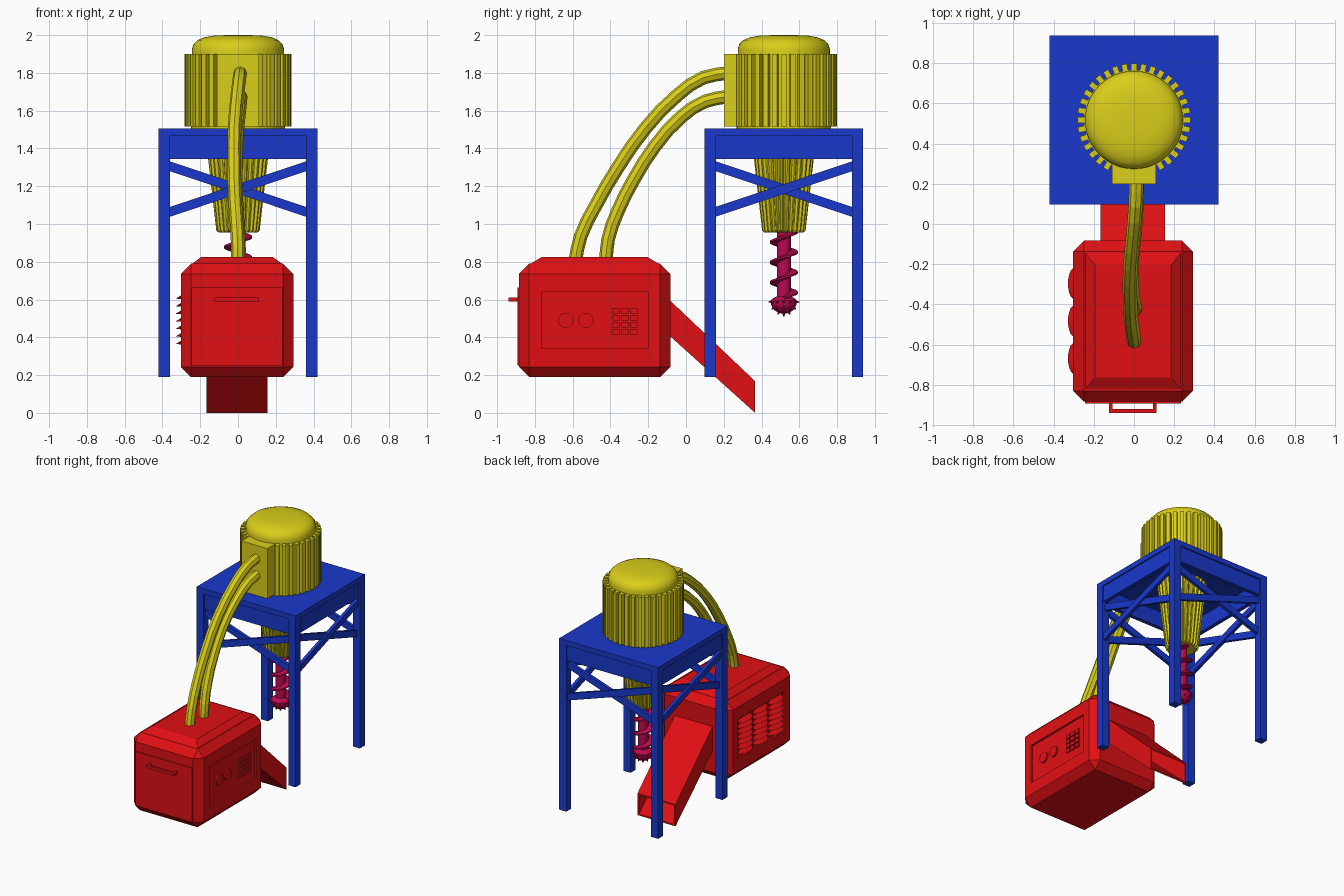
import bpy, bmesh
from math import sin, cos, pi, radians, atan2, hypot
from mathutils import Matrix, Vector

if "Cube" in bpy.data.objects:
    bpy.data.objects.remove(bpy.data.objects["Cube"])


def material(name, rgb):
    m = bpy.data.materials.new(name)
    m.diffuse_color = (*rgb, 1)
    m.use_nodes = True
    m.node_tree.nodes["Principled BSDF"].inputs["Base Color"].default_value = m.diffuse_color
    return m


BLUE = material("blue_paint", (0.01, 0.04, 0.6))
YELLOW = material("yellow_paint", (0.7, 0.62, 0.01))
RED = material("red_paint", (0.75, 0.005, 0.007))
CRIMSON = material("crimson_steel", (0.5, 0.003, 0.08))
CY = 0.518   # drill axis in y


def finish(bm, name, mat, smooth=False):
    bmesh.ops.recalc_face_normals(bm, faces=bm.faces)
    me = bpy.data.meshes.new(name)
    bm.to_mesh(me)
    bm.free()
    me.materials.append(mat)
    ob = bpy.data.objects.new(name, me)
    bpy.context.collection.objects.link(ob)
    if smooth:
        bpy.ops.object.select_all(action='DESELECT')
        ob.select_set(True)
        bpy.context.view_layer.objects.active = ob
        bpy.ops.object.shade_smooth_by_angle(angle=radians(35))
    return ob


def add_box(bm, lo, hi):
    lo, hi = Vector(lo), Vector(hi)
    mat = Matrix.Translation((lo + hi) / 2) @ Matrix.Diagonal((*(hi - lo), 1))
    return bmesh.ops.create_cube(bm, size=1, matrix=mat)['verts']


def box(name, lo, hi, mat):
    bm = bmesh.new()
    add_box(bm, lo, hi)
    return finish(bm, name, mat)


def loft(bm, rings, cap=True):
    vs = [[bm.verts.new(p) for p in r] for r in rings]
    n = len(rings[0])
    for a, b in zip(vs, vs[1:]):
        for i in range(n):
            j = (i + 1) % n
            bm.faces.new((a[i], a[j], b[j], b[i]))
    if cap:
        bm.faces.new(vs[0])
        bm.faces.new(vs[-1])


def lathe(name, profile, seg, mat, rib=0, smooth=True):
    # rib > 0 makes a toothed cross-section
    bm = bmesh.new()
    loft(bm, [[((r + rib * (i // 2 % 2)) * cos(2 * pi * i / seg),
                CY + (r + rib * (i // 2 % 2)) * sin(2 * pi * i / seg), z)
               for i in range(seg)] for r, z in profile])
    return finish(bm, name, mat, smooth)


# Table: top, legs, aprons and cross braces
H = 0.42
box("table_top", (-H, CY - H, 1.465), (H, CY + H, 1.505), BLUE)
for sx in (-1, 1):
    for sy in (-1, 1):
        x, y = sx * 0.39, CY + sy * 0.39
        box("table_leg", (x - .03, y - .03, 0.19), (x + .03, y + .03, 1.47), BLUE)

for k in range(4):
    rot = Matrix.Translation((0, CY, 0)) @ Matrix.Rotation(k * pi / 2, 4, 'Z')
    bm = bmesh.new()
    add_box(bm, (-0.365, -0.41, 1.345), (0.365, -0.38, 1.47))
    bm.transform(rot)
    finish(bm, "table_apron", BLUE)
    for s in (-1, 1):
        bm = bmesh.new()
        z0, z1 = 1.185 + s * 0.122, 1.185 - s * 0.122
        d = -0.39 + s * 0.006
        loft(bm, [[(x, y, z) for y, z in ((d - .012, zc - .026), (d + .012, zc - .026),
                                         (d + .012, zc + .026), (d - .012, zc + .026))]
                  for x, zc in ((-0.365, z0), (0.365, z1))])
        bm.transform(rot)
        finish(bm, "cross_brace", BLUE)

# Motor: body, cap, cooling fins and junction box
lathe("motor_body", [(0.25, 1.505), (0.25, 1.9)], 48, YELLOW)
lathe("motor_cap", [(0.244, 1.89), (0.244, 1.925), (0.236, 1.952), (0.215, 1.973),
                    (0.18, 1.988), (0.13, 1.997), (0.06, 2.0), (0.002, 2.0)], 48, YELLOW)
bm = bmesh.new()
for k in range(36):
    a = k * 10
    if abs(a - 270) < 30:
        continue
    vs = add_box(bm, (0.24, -0.014, 1.515), (0.282, 0.014, 1.9))
    bmesh.ops.transform(bm, verts=vs, matrix=Matrix.Translation((0, CY, 0)) @
                        Matrix.Rotation(radians(a), 4, 'Z'))
finish(bm, "motor_fins", YELLOW)
box("junction_box", (-0.11, 0.2, 1.515), (0.11, 0.4, 1.9), YELLOW)

# Ribbed gearbox cone under the table
lathe("gearbox_cone", [(0.09, 0.955), (0.102, 0.965), (0.146, 1.35), (0.16, 1.47)],
      104, YELLOW, rib=0.013, smooth=False)

# Drill: shaft, helical flight and studded head
lathe("drill_shaft", [(0.037, 0.54), (0.037, 0.98)], 20, CRIMSON)
bm = bmesh.new()
rings = []
STEPS = 84
for i in range(STEPS + 1):
    a, z = i * 2 * pi / 24, 0.61 + 0.107 * i / 24
    rings.append([(r * cos(a), CY + r * sin(a), z + dz) for r, dz in
                  ((0.03, -.014), (0.074, -.005), (0.074, .005), (0.03, .014))])
loft(bm, rings)
finish(bm, "drill_flight", CRIMSON, True)
lathe("drill_head", [(0.03, 0.62), (0.055, 0.608), (0.068, 0.595), (0.068, 0.575),
                     (0.055, 0.548), (0.03, 0.53), (0.003, 0.525)], 20, CRIMSON)
bm = bmesh.new()
for count, r, z, tilt in ((12, 0.07, 0.588, 95), (10, 0.058, 0.557, 135), (6, 0.032, 0.532, 160),
                          (1, 0, 0.522, 180)):
    for k in range(count):
        m = (Matrix.Translation((0, CY, 0)) @ Matrix.Rotation(2 * pi * k / count, 4, 'Z') @
             Matrix.Translation((r, 0, z)) @ Matrix.Rotation(radians(tilt), 4, 'Y'))
        bmesh.ops.create_cone(bm, cap_ends=True, segments=6, radius1=0.01, radius2=0.003,
                              depth=0.024, matrix=m)
finish(bm, "drill_studs", CRIMSON)

# Control cabinet: chamfered box with a recessed panel on each side
CX, Y0, Y1 = -0.005, -0.885, -0.083
bm = bmesh.new()
add_box(bm, (CX - .298, Y0, 0.19), (CX + .298, Y1, 0.79))
bmesh.ops.bevel(bm, geom=bm.edges[:], offset=0.054, segments=1, affect='EDGES')
bm.normal_update()
for f in [f for f in bm.faces if abs(f.normal.x) > 0.99]:
    side = 1 if f.normal.x > 0 else -1
    bmesh.ops.inset_individual(bm, faces=[f], thickness=0.08)
    for v in f.verts:
        v.co.y = -0.765 if v.co.y < -0.48 else -0.2
        v.co.z = 0.34 if v.co.z < 0.49 else 0.64
    new = bmesh.ops.extrude_discrete_faces(bm, faces=[f])['faces'][0]
    for v in new.verts:
        v.co.x -= side * 0.014
finish(bm, "cabinet", RED)

# Cabinet lid
bm = bmesh.new()
yc = (Y0 + Y1) / 2
loft(bm, [[(CX + a * hx, yc + b * hy, z) for a, b in ((-1, -1), (1, -1), (1, 1), (-1, 1))]
          for hx, hy, z in ((0.244, 0.347, 0.785), (0.19, 0.28, 0.825))])
finish(bm, "cabinet_lid", RED)

# Front door and handle
bm = bmesh.new()
loft(bm, [[(CX + a, y, z) for a, z in ((-0.24, 0.25), (0.24, 0.25), (0.24, 0.665), (-0.24, 0.665))]
          for y in (-0.88, -0.893)])
finish(bm, "cabinet_door", RED)
box("door_handle_bar", (-0.125, -0.94, 0.59), (0.112, -0.922, 0.61), RED)
for x in (-0.125, 0.094):
    box("door_handle_post", (x, -0.93, 0.59), (x + .018, -0.885, 0.61), RED)

# Gauges and key grid on the right panel
PX = CX + 0.284
bm = bmesh.new()
for y in (-0.637, -0.53):
    bmesh.ops.create_cone(bm, cap_ends=True, segments=24, radius1=0.04, radius2=0.04, depth=0.024,
                          matrix=Matrix.Translation((PX, y, 0.49)) @ Matrix.Rotation(pi / 2, 4, 'Y'))
finish(bm, "gauges", RED, True)
bm = bmesh.new()
for i in range(3):
    for j in range(4):
        y, z = -0.39 + i * 0.048, 0.415 + j * 0.037
        add_box(bm, (PX - .005, y, z), (PX + .01, y + .038, z + .029))
finish(bm, "key_grid", RED)

# Bulging louvres on the left panel
bm = bmesh.new()
LX = CX - 0.284
for col in range(3):
    for row in range(7):
        z, ya = 0.365 + row * 0.04, -0.755 + col * 0.186
        rings = []
        for i in range(9):
            p, y = 0.004 + 0.036 * sin(pi * i / 8) ** 0.5 if 0 < i < 8 else 0.004, ya + 0.172 * i / 8
            rings.append([(LX + .002, y, z + .026), (LX - p, y, z), (LX + .002, y, z - .004)])
        loft(bm, rings)
finish(bm, "louvres", RED)

# Hollow discharge chute
bm = bmesh.new()
xa, xb, t = -0.167, 0.155, 0.012
def section(y, zb, zt, i):
    return [(xa + i, y, zb + i), (xb - i, y, zb + i), (xb - i, y, zt - i), (xa + i, y, zt - i)]
loft(bm, [section(-0.1, 0.42, 0.61, 0), section(0.366, 0.0, 0.168, 0),
          section(0.366, 0.0, 0.168, t), section(-0.09, 0.41, 0.60, t)])
finish(bm, "discharge_chute", RED)

# Two hoses from the junction box to the cabinet
HOSES = (
    ((.012, .23, 1.80), (.008, .093, 1.775), (-.003, -.042, 1.685), (-.018, -.212, 1.51),
     (-.02, -.357, 1.305), (-.014, -.477, 1.10), (-.003, -.558, .934), (0, -.587, .80)),
    ((.015, .23, 1.675), (.012, .103, 1.65), (.004, -.022, 1.57), (-.01, -.162, 1.415),
     (-.012, -.277, 1.235), (-.006, -.362, 1.065), (.004, -.412, .92), (.006, -.424, .80)))
for pts in HOSES:
    cu = bpy.data.curves.new("hose", 'CURVE')
    cu.dimensions = '3D'
    cu.bevel_depth, cu.bevel_resolution, cu.resolution_u = 0.036, 2, 2
    cu.use_fill_caps = True
    sp = cu.splines.new('BEZIER')
    sp.bezier_points.add(len(pts) - 1)
    for bp, p in zip(sp.bezier_points, pts):
        bp.co = p
        bp.handle_left_type = bp.handle_right_type = 'AUTO'
    cu.materials.append(YELLOW)
    ob = bpy.data.objects.new("hose", cu)
    bpy.context.collection.objects.link(ob)
    bpy.ops.object.select_all(action='DESELECT')
    ob.select_set(True)
    bpy.context.view_layer.objects.active = ob
    bpy.ops.object.convert(target='MESH')
    bpy.ops.object.shade_flat()
